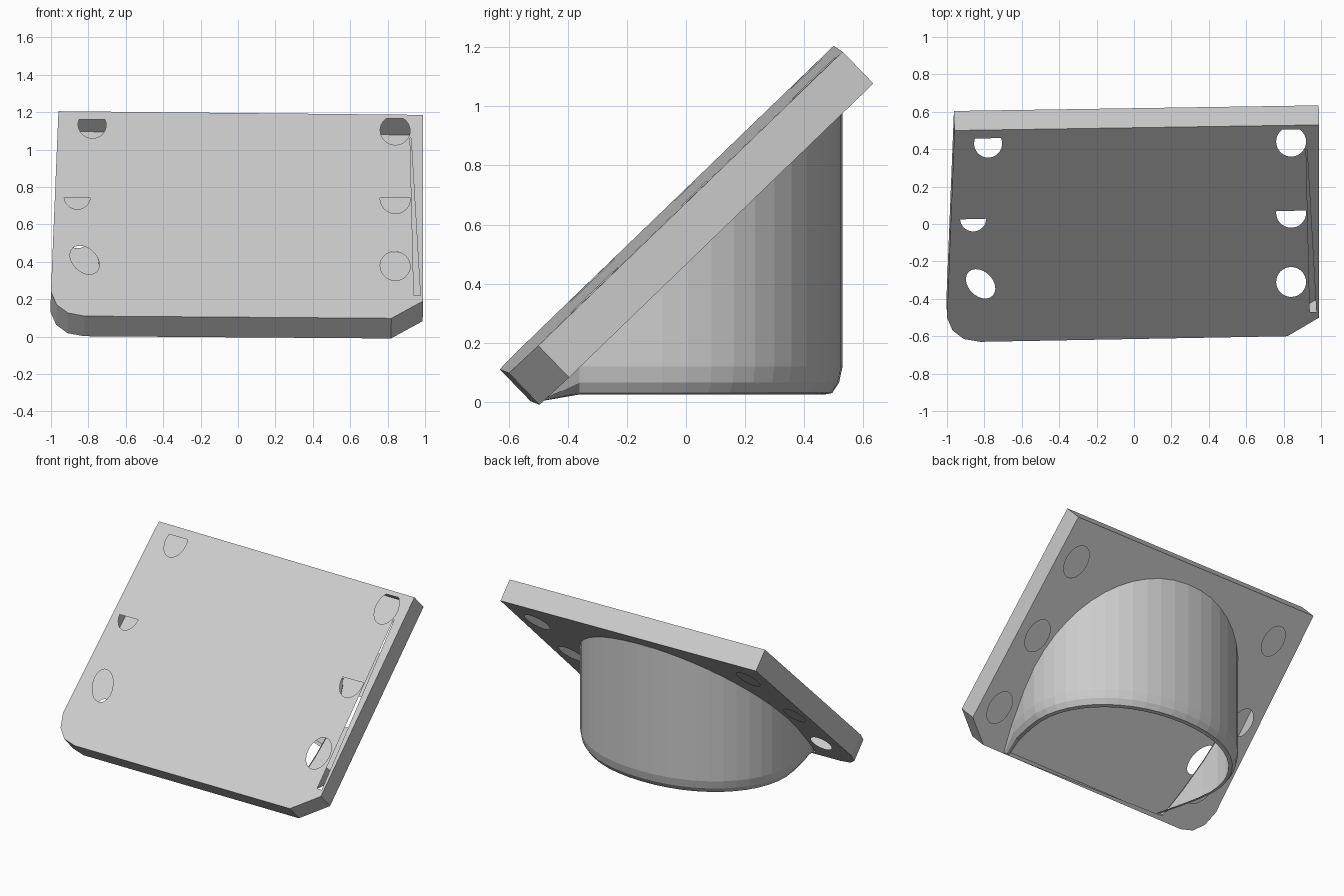
import bpy, bmesh, math
from mathutils import Vector

cube = bpy.data.objects.get("Cube")
if cube:
    bpy.data.objects.remove(cube, do_unlink=True)

grey = bpy.data.materials.new("light_grey")
grey.use_nodes = True
GREY = (0.6, 0.6, 0.6, 1)
grey.diffuse_color = GREY
grey.node_tree.nodes["Principled BSDF"].inputs["Base Color"].default_value = GREY

THICK = 0.15
NORMAL = Vector((0.025, -0.966, 1)).normalized()
DROP = THICK / NORMAL.z  # vertical distance between the two plate skins


def front_z(x, y):
    """Height of the sloping front face."""
    return 0.698 - 0.025 * x + 0.966 * y


def make_object(name, bm):
    bmesh.ops.recalc_face_normals(bm, faces=bm.faces)
    mesh = bpy.data.meshes.new(name)
    bm.to_mesh(mesh)
    bm.free()
    mesh.materials.append(grey)
    obj = bpy.data.objects.new(name, mesh)
    bpy.context.collection.objects.link(obj)
    return obj


def prism(bm, bottom, top, caps=True):
    a = [bm.verts.new(p) for p in bottom]
    b = [bm.verts.new(p) for p in top]
    if caps:
        bm.faces.new(a)
        bm.faces.new(b)
    for i in range(len(a)):
        j = (i + 1) % len(a)
        bm.faces.new((a[i], a[j], b[j], b[i]))


def cut(target, name, bm):
    cutter = make_object(name, bm)
    cutter.hide_render = True
    mod = target.modifiers.new("cut", "BOOLEAN")
    mod.operation = "DIFFERENCE"
    mod.solver = "EXACT"
    mod.object = cutter
    bpy.context.view_layer.objects.active = target
    bpy.ops.object.modifier_apply(modifier=mod.name)
    bpy.data.objects.remove(cutter, do_unlink=True)


def wall_outline(inset):
    """Rounded plan of the support wall, open towards the front."""
    half, depth, centre = 0.75 - inset, 0.61 - inset, -0.08
    points = [(half * 0.87, -0.5), (half * 0.93, -0.36), (half * 0.98, -0.2)]
    for i in range(25):
        t = math.pi * i / 24
        c, s = math.cos(t), math.sin(t)
        x = math.copysign(abs(c) ** 0.96, c) * half
        points.append((x, centre + depth * max(s, 0) ** 0.96))
    return points + [(-x, y) for x, y in reversed(points[:3])]


# Sloping mounting plate
outline = [(-0.96, 0.5), (0.99, 0.53), (0.99, -0.5), (0.82, -0.6),
           (-0.82, -0.63), (-0.91, -0.615), (-0.97, -0.57), (-1, -0.5)]
front = [Vector((x, y, front_z(x, y))) for x, y in outline]
back = [p - NORMAL * THICK for p in front]
bm = bmesh.new()
prism(bm, back, front)
plate = make_object("mounting_plate", bm)

# Vertical screw holes; the upper four only partly open the front skin
holes = [(0.84, 0.44, 0.08, 0.08, 1.165), (0.84, 0.06, 0.08, 0.08, 0.745),
         (0.84, -0.31, 0.08, 0.08, 1.4), (-0.78, 0.43, 0.075, 0.075, 1.16),
         (-0.86, 0.03, 0.07, 0.07, 0.745), (-0.82, -0.32, 0.09, 0.065, 1.4)]
bm = bmesh.new()
for x, y, major, minor, top in holes:
    ring = []
    for i in range(32):
        t = math.tau * i / 32
        u, v = major * math.cos(t), minor * math.sin(t)
        ring.append((x + (u + v) * math.sqrt(0.5), y + (v - u) * math.sqrt(0.5)))
    prism(bm, [(a, b, -0.3) for a, b in ring], [(a, b, top) for a, b in ring])
cut(plate, "hole_cutter", bm)

# Narrow tapering slot beside one edge
slot = [(0.92, 0.4), (0.925, 0.4), (0.975, -0.47), (0.94, -0.47)]
bm = bmesh.new()
prism(bm, [(x, y, front_z(x, y) - 0.05) for x, y in slot],
      [(x, y, front_z(x, y) + 0.05) for x, y in slot])
cut(plate, "slot_cutter", bm)

# Opening in the rear skin, inside the support wall
plan = wall_outline(0.005)
bm = bmesh.new()
prism(bm, [(x, y, -0.3) for x, y in plan],
      [(x, y, front_z(x, y) - DROP / 2) for x, y in plan])
cut(plate, "opening_cutter", bm)

# Keep only the two skins of the plate and join them with a rim: it is hollow
bm = bmesh.new()
bm.from_mesh(plate.data)
inner = []
for f in bm.faces:
    c = f.calc_center_median()
    depth = (front_z(c.x, c.y) - c.z) * NORMAL.z
    if 0.002 < depth < THICK - 0.002:
        inner.append(f)
bmesh.ops.delete(bm, geom=inner, context="FACES")
prism(bm, back, front, caps=False)
bmesh.ops.remove_doubles(bm, verts=bm.verts, dist=0.0005)
bmesh.ops.recalc_face_normals(bm, faces=bm.faces)
bm.to_mesh(plate.data)
bm.free()

# Curved support wall with a rounded lower lip
bm = bmesh.new()
rows = []
for inset, height in [(0, 2), (0, 0.12), (0.012, 0.065), (0.035, 0.03), (0.06, 0.025)]:
    row = []
    for x, y in wall_outline(inset):
        z = min(height, front_z(x, y) - DROP + 0.01)
        row.append(bm.verts.new((x, y, z)))
    rows.append(row)
for a, b in zip(rows, rows[1:]):
    for i in range(len(a) - 1):
        bm.faces.new((a[i], a[i + 1], b[i + 1], b[i]))
bmesh.ops.dissolve_degenerate(bm, dist=0.0005, edges=bm.edges)
make_object("support_wall", bm)
